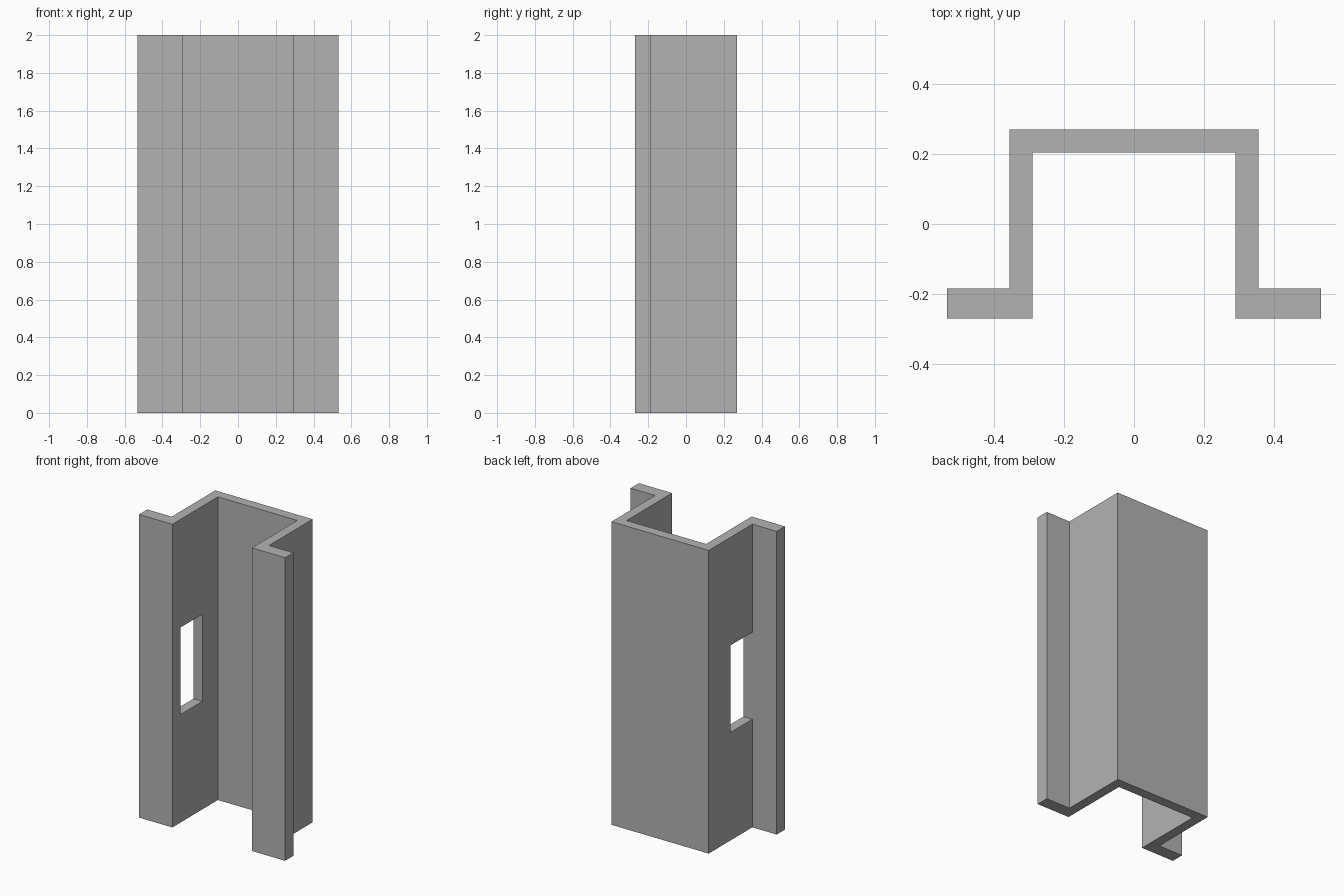
import bpy
import bmesh

# Remove the default cube
cube = bpy.data.objects.get("Cube")
if cube:
    bpy.data.objects.remove(cube, do_unlink=True)

# Main dimensions
HEIGHT = 2.0
FLANGE_X, OUTER_X, INNER_X = 0.533, 0.355, 0.29
FRONT_Y, FLANGE_BACK_Y, WEB_INNER_Y, BACK_Y = -0.27, -0.184, 0.204, 0.27
SLOT_BACK_Y, SLOT_LOW, SLOT_HIGH = 0.042, 0.713, 1.287

# Plain grey material
grey = bpy.data.materials.new("plain_grey")
grey.use_nodes = True
color = (0.45, 0.45, 0.45, 1.0)
grey.diffuse_color = color
grey.node_tree.nodes["Principled BSDF"].inputs["Base Color"].default_value = color

# Hat-shaped cross-section: one half, then its mirror image
half = [
    (INNER_X, WEB_INNER_Y), (INNER_X, FRONT_Y), (FLANGE_X, FRONT_Y),
    (FLANGE_X, FLANGE_BACK_Y), (OUTER_X, FLANGE_BACK_Y), (OUTER_X, BACK_Y),
]
profile = half + [(-x, y) for x, y in reversed(half)]

# Extrude the section into the channel
bm = bmesh.new()
base = bm.faces.new([bm.verts.new((x, y, 0)) for x, y in profile])
top = bmesh.ops.extrude_face_region(bm, geom=[base], use_keep_orig=True)
top_verts = [g for g in top["geom"] if isinstance(g, bmesh.types.BMVert)]
bmesh.ops.translate(bm, verts=top_verts, vec=(0, 0, HEIGHT))


def is_slot_wall(face):
    """Faces of the side wall that carries the slot."""
    return abs(face.normal.x) > 0.9 and -OUTER_X - 0.01 < face.calc_center_median().x < 0


def cut(point, normal):
    """Split the slotted wall faces along a plane."""
    bm.normal_update()
    faces = [f for f in bm.faces if is_slot_wall(f)]
    edges = {e for f in faces for e in f.edges}
    verts = {v for f in faces for v in f.verts}
    bmesh.ops.bisect_plane(bm, geom=list(verts) + list(edges) + faces,
                           dist=1e-5, plane_co=point, plane_no=normal)


for y in (FLANGE_BACK_Y, SLOT_BACK_Y):
    cut((0, y, 0), (0, 1, 0))
for z in (SLOT_LOW, SLOT_HIGH):
    cut((0, 0, z), (0, 0, 1))

# Open the slot through the wall and line its sides
bm.normal_update()
openings = []
for f in bm.faces:
    c = f.calc_center_median()
    if is_slot_wall(f) and FLANGE_BACK_Y < c.y < SLOT_BACK_Y and SLOT_LOW < c.z < SLOT_HIGH:
        openings.append(f)
rim = list({e for f in openings for e in f.edges})
bmesh.ops.delete(bm, geom=openings, context="FACES_ONLY")
bmesh.ops.bridge_loops(bm, edges=rim)
bmesh.ops.recalc_face_normals(bm, faces=bm.faces[:])

mesh = bpy.data.meshes.new("hat_channel")
bm.to_mesh(mesh)
bm.free()
mesh.materials.append(grey)
channel = bpy.data.objects.new("hat_channel", mesh)
bpy.context.collection.objects.link(channel)
